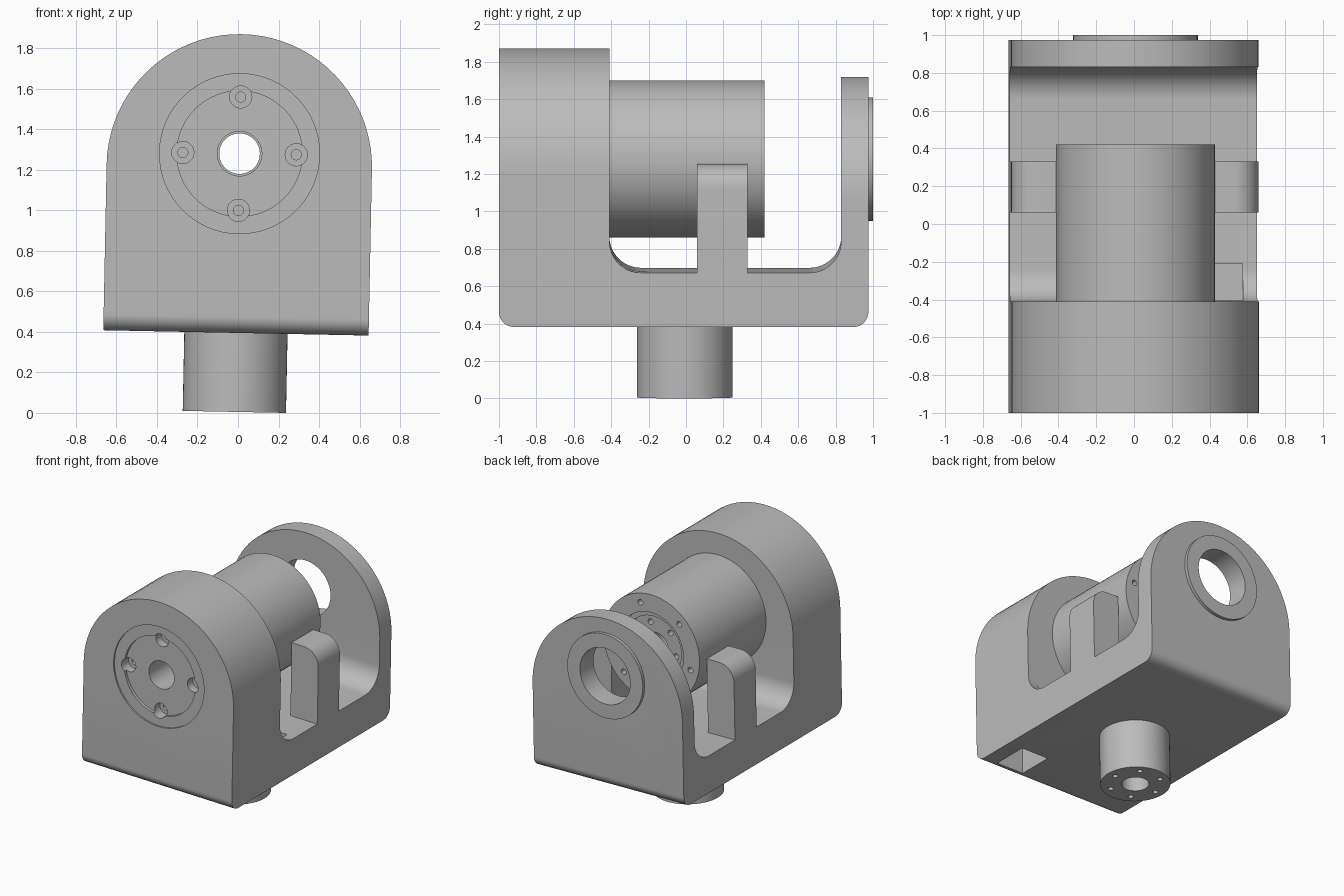
import bpy, bmesh
from math import sin, cos, pi, radians
from mathutils import Matrix, Vector

cube = bpy.data.objects.get("Cube")
if cube:
    bpy.data.objects.remove(cube, do_unlink=True)

grey = bpy.data.materials.new("machined_grey")
grey.use_nodes = True
grey.diffuse_color = (0.5, 0.5, 0.5, 1)
grey.node_tree.nodes["Principled BSDF"].inputs["Base Color"].default_value = grey.diffuse_color

# The whole assembly leans very slightly to one side
TILT = Matrix.Translation((-0.018, 0, 0.005)) @ Matrix.Rotation(radians(1.15), 4, 'Y')
AXIS_Z = 1.275
HALF = 0.655
FLOOR = 0.68


def arc(cx, cy, r, start, end, n=12):
    """Points along an arc, angles in degrees."""
    steps = [radians(start + (end - start) * i / n) for i in range(n + 1)]
    return [(cx + r * cos(a), cy + r * sin(a)) for a in steps]


def prism(name, pts, axis, lo, hi):
    """Extrude a closed 2D outline along an axis."""
    place = {'x': lambda p: (lo, p[0], p[1]),
             'y': lambda p: (p[0], lo, p[1]),
             'z': lambda p: (p[0], p[1], lo)}[axis]
    shift = Vector([hi - lo if axis == k else 0 for k in 'xyz'])
    bm = bmesh.new()
    face = bm.faces.new([bm.verts.new(place(p)) for p in pts])
    out = bmesh.ops.extrude_face_region(bm, geom=[face])
    moved = [v for v in out['geom'] if isinstance(v, bmesh.types.BMVert)]
    bmesh.ops.translate(bm, verts=moved, vec=shift)
    bmesh.ops.recalc_face_normals(bm, faces=bm.faces)
    mesh = bpy.data.meshes.new(name)
    bm.to_mesh(mesh)
    bm.free()
    mesh.materials.append(grey)
    obj = bpy.data.objects.new(name, mesh)
    bpy.context.collection.objects.link(obj)
    return obj


def rod(name, cx, cy, r, axis, lo, hi, n=64):
    return prism(name, arc(cx, cy, r, 0, 360, n)[:-1], axis, lo, hi)


def box(name, x0, x1, y0, y1, z0, z1):
    return prism(name, [(x0, y0), (x1, y0), (x1, y1), (x0, y1)], 'z', z0, z1)


def combine(obj, others, mode='DIFFERENCE'):
    """Apply booleans one by one and drop the helpers."""
    for other in others:
        mod = obj.modifiers.new("boolean", 'BOOLEAN')
        mod.operation, mod.solver, mod.object = mode, 'EXACT', other
        bpy.context.view_layer.update()
        graph = bpy.context.evaluated_depsgraph_get()
        mesh = bpy.data.meshes.new_from_object(obj.evaluated_get(graph))
        obj.modifiers.clear()
        obj.data = mesh
        bpy.data.objects.remove(other, do_unlink=True)


def bolt_circle(cx, cy, ring, r, count, first, axis, lo, hi):
    return [rod("cutter", cx + ring * cos(a), cy + ring * sin(a), r, axis, lo, hi, 20)
            for a in (radians(first) + 2 * pi * i / count for i in range(count))]


# U-shaped bracket: side outline with rounded lower edges and inner fillets
side = ([(-1, 1.9), (-1, 1.0)] + arc(-0.92, 0.47, 0.08, 180, 270)
        + arc(0.895, 0.47, 0.08, 270, 360) + [(0.975, 1.9), (0.83, 1.9)]
        + arc(0.66, FLOOR + 0.17, 0.17, 0, -90)
        + arc(-0.24, FLOOR + 0.17, 0.17, 270, 180) + [(-0.41, 1.9)])
bracket = prism("bracket", side, 'x', -HALF, HALF)

# Round the tops of the front block and the rear plate
for centre, lo, hi in ((1.21, -1.1, 0.2), (1.06, 0.2, 1.1)):
    outside = arc(0, centre, HALF, 180, 0, 40) + [(0.8, centre), (0.8, 2.2), (-0.8, 2.2), (-0.8, centre)]
    combine(bracket, [prism("cutter", outside, 'y', lo, hi)])

# Side prongs beside the motor, outer shoulder rounded
for s in (-1, 1):
    outline = [(0.42, 0.5), (HALF, 0.5)] + arc(HALF - 0.13, 1.13, 0.13, 0, 90) + [(0.42, 1.26)]
    combine(bracket, [prism("prong", [(s * x, z) for x, z in outline], 'y', 0.06, 0.33)], 'UNION')

# Rear bearing collar and its opening
combine(bracket, [rod("collar", 0, AXIS_Z, 0.33, 'y', 0.9, 1.0)], 'UNION')
combine(bracket, [rod("cutter", 0, AXIS_Z, 0.22, 'y', 0.7, 1.1)])

# Front flange recesses, bore, counterbored screw holes
combine(bracket, [rod("cutter", 0, AXIS_Z, 0.395, 'y', -1.1, -0.988),
                  rod("cutter", 0, AXIS_Z, 0.31, 'y', -1.1, -0.965),
                  rod("cutter", 0, AXIS_Z, 0.11, 'y', -1.1, -0.3)])
combine(bracket, bolt_circle(0, AXIS_Z, 0.28, 0.055, 4, 0, 'y', -1.1, -0.9))
combine(bracket, bolt_circle(0, AXIS_Z, 0.28, 0.025, 4, 0, 'y', -1.1, -0.84))

# Cable pockets: under the front block and in the floor
combine(bracket, [box("cutter", 0.29, 0.53, -0.92, -0.64, 0.3, 0.65),
                  box("cutter", 0.3, 0.58, -0.405, -0.21, 0.62, 0.86)])

# Motor barrel with stepped, drilled rear end
motor = rod("motor_barrel", 0, AXIS_Z, 0.42, 'y', -0.45, 0.42, 96)
combine(motor, [rod("cutter", 0, AXIS_Z, 0.28, 'y', 0.39, 0.5),
                rod("cutter", 0, AXIS_Z, 0.24, 'y', 0.36, 0.5),
                rod("cutter", 0, AXIS_Z, 0.1, 'y', -0.6, 0.5)])
combine(motor, bolt_circle(0, AXIS_Z, 0.35, 0.022, 6, 15, 'y', 0.34, 0.5))
combine(motor, bolt_circle(0, AXIS_Z, 0.18, 0.022, 6, 15, 'y', 0.28, 0.5))

# Lower mounting stem
stem = rod("mounting_stem", 0, -0.007, 0.255, 'z', 0, 0.45)
combine(stem, [rod("cutter", 0, -0.007, 0.1, 'z', -0.1, 0.3)])
combine(stem, bolt_circle(0, -0.007, 0.19, 0.02, 6, 0, 'z', -0.1, 0.12))

# Tilt and smooth every part
for obj in (bracket, motor, stem):
    obj.data.transform(TILT)
    bpy.ops.object.select_all(action='DESELECT')
    obj.select_set(True)
    bpy.context.view_layer.objects.active = obj
    bpy.ops.object.shade_smooth_by_angle(angle=radians(30))
